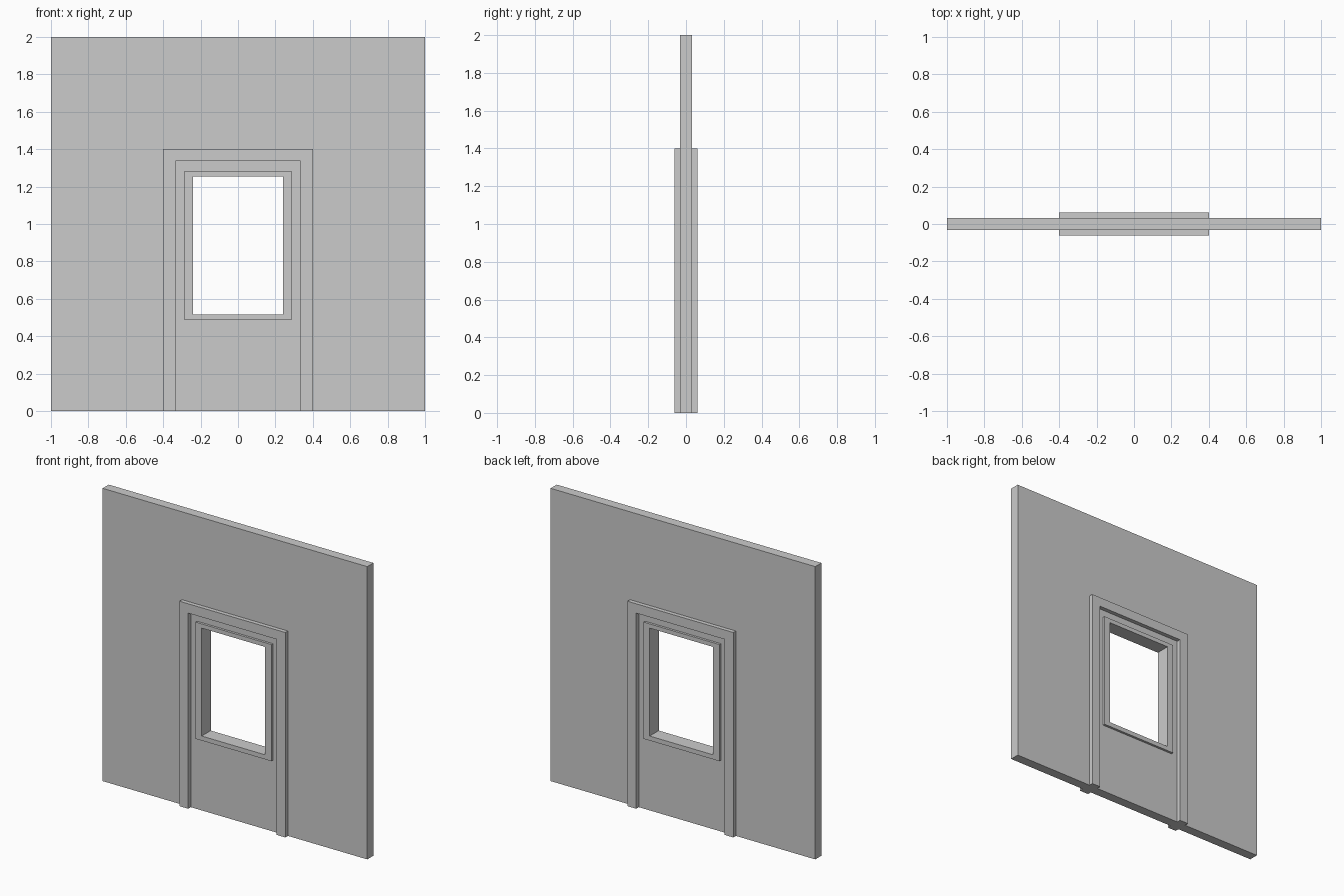
import bpy, bmesh

if "Cube" in bpy.data.objects:
    bpy.data.objects.remove(bpy.data.objects["Cube"])

WALL, TRIM, CASING = 0.033, 0.049, 0.061      # half depths in y
OPENING = (-0.24, 0.24, 0.517, 1.254)         # x0, x1, z0, z1


def corners(r):
    x0, x1, z0, z1 = r
    return [(x0, z0), (x1, z0), (x1, z1), (x0, z1)]


def extrude_outline(name, faces, y0, y1):
    """Extrude flat x-z polygons from y0 to y1, sharing edges between them."""
    bm = bmesh.new()
    for pts in faces:
        bm.faces.new([bm.verts.new((x, y0, z)) for x, z in pts])
    bmesh.ops.remove_doubles(bm, verts=bm.verts[:], dist=1e-5)
    res = bmesh.ops.extrude_face_region(bm, geom=bm.faces[:], use_keep_orig=True)
    moved = [v for v in res["geom"] if isinstance(v, bmesh.types.BMVert)]
    bmesh.ops.translate(bm, verts=moved, vec=(0, y1 - y0, 0))
    bmesh.ops.recalc_face_normals(bm, faces=bm.faces[:])
    mesh = bpy.data.meshes.new(name)
    bm.to_mesh(mesh)
    bm.free()
    obj = bpy.data.objects.new(name, mesh)
    bpy.context.collection.objects.link(obj)
    return obj


def ring(outer, inner):
    """Four mitred quads between two rectangles."""
    o, i = corners(outer), corners(inner)
    return [[o[k], o[(k + 1) % 4], i[(k + 1) % 4], i[k]] for k in range(4)]


# Wall panel with the window opening cut through
extrude_outline("wall", ring((-1, 1, 0, 2), OPENING), -WALL, WALL)

# Door casing outline: two jambs and a head, mitred at the corners
ow, oh, iw, ih = 0.4, 1.4, 0.334, 1.336
casing = [
    [(-ow, 0), (-iw, 0), (-iw, ih), (-ow, oh)],
    [(-ow, oh), (-iw, ih), (iw, ih), (ow, oh)],
    [(ow, oh), (iw, ih), (iw, 0), (ow, 0)],
]
window_trim = ring((-0.287, 0.287, 0.486, 1.283), OPENING)

# Casing and window trim on both faces of the wall
for side, s in (("front", -1), ("back", 1)):
    extrude_outline(side + "_door_casing", casing, s * WALL, s * CASING)
    extrude_outline(side + "_window_trim", window_trim, s * WALL, s * TRIM)
